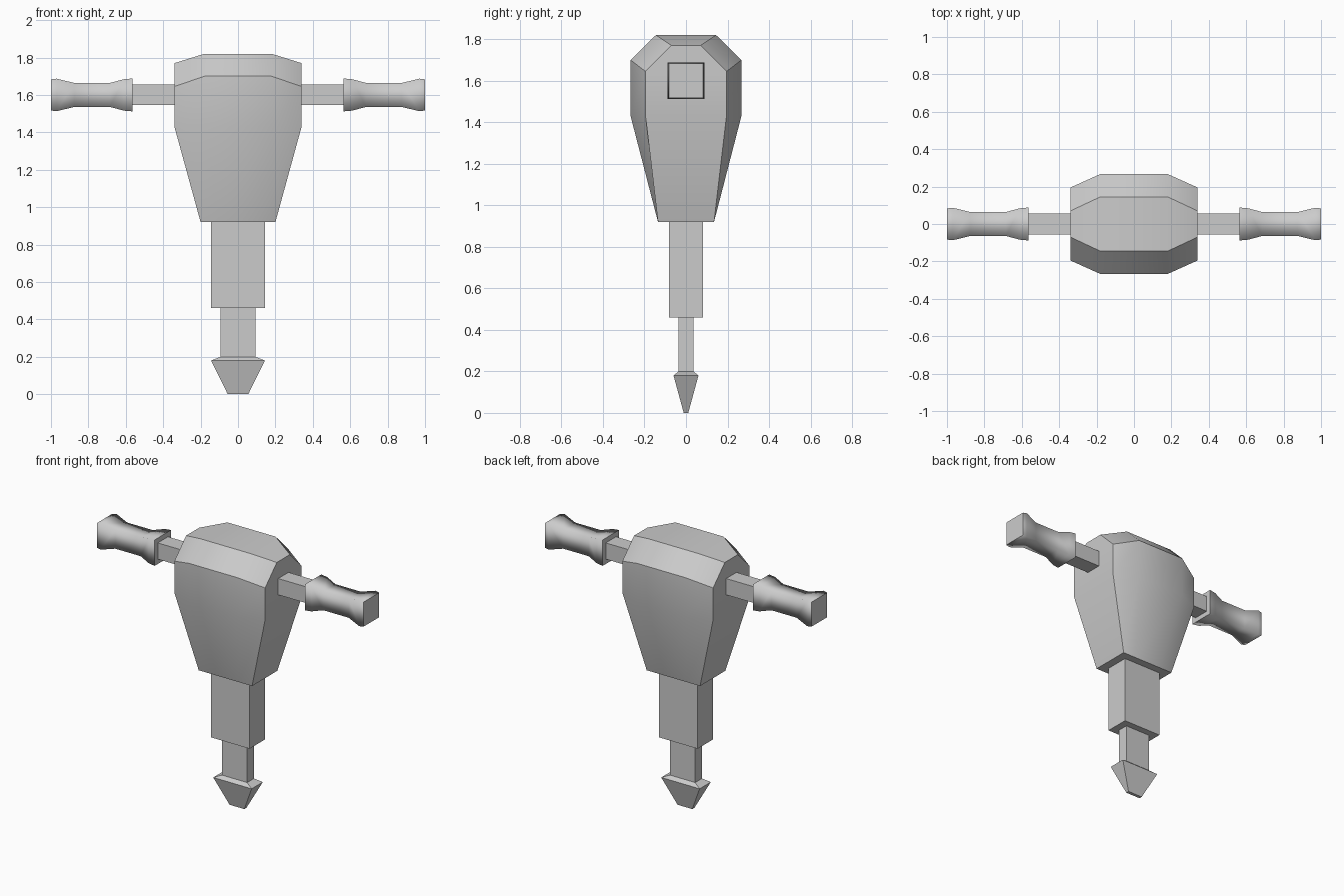
import bpy
import bmesh
import math

default_cube = bpy.data.objects.get("Cube")
if default_cube:
    bpy.data.objects.remove(default_cube, do_unlink=True)

# One plain grey for the whole tool
GREY = (0.6, 0.6, 0.6, 1)
grey = bpy.data.materials.new("plain_grey")
grey.use_nodes = True
grey.diffuse_color = GREY
grey.node_tree.nodes["Principled BSDF"].inputs["Base Color"].default_value = GREY


def loft(name, rings, caps, smooth_sides=False):
    """Bridge matching rings of points and close both ends with the cap faces."""
    bm = bmesh.new()
    loops = [[bm.verts.new(p) for p in ring] for ring in rings]
    n = len(rings[0])
    for a, b in zip(loops, loops[1:]):
        for i in range(n):
            j = (i + 1) % n
            face = bm.faces.new((a[i], a[j], b[j], b[i]))
            face.smooth = smooth_sides
    for end in (loops[0], loops[-1]):
        for cap in caps:
            bm.faces.new([end[i] for i in cap])
    bmesh.ops.recalc_face_normals(bm, faces=bm.faces)
    mesh = bpy.data.meshes.new(name)
    bm.to_mesh(mesh)
    bm.free()
    mesh.materials.append(grey)
    obj = bpy.data.objects.new(name, mesh)
    bpy.context.collection.objects.link(obj)
    return obj


def rect(hx, hy, z):
    return [(-hx, -hy, z), (hx, -hy, z), (hx, hy, z), (-hx, hy, z)]


def side_square(x, h):
    return [(x, -h, AXIS - h), (x, h, AXIS - h), (x, h, AXIS + h), (x, -h, AXIS + h)]


def body_ring(outer, inner):
    """Eight-point ring: outer points are at the ends, inner ones at the bulge."""
    (xo, yo, zo), (xi, yi, zi) = outer, inner
    return [(xo, -yo, zo), (xo, yo, zo), (xi, yi, zi), (-xi, yi, zi),
            (-xo, yo, zo), (-xo, -yo, zo), (-xi, -yi, zi), (xi, -yi, zi)]


AXIS = 1.6
QUAD = [(0, 1, 2, 3)]

# Motor housing, tapering down and chamfered at the top
housing = loft("housing", [
    body_ring((0.2, 0.135, 0.92), (0.1, 0.135, 0.92)),
    body_ring((0.34, 0.195, 1.43), (0.18, 0.267, 1.43)),
    body_ring((0.34, 0.195, 1.645), (0.18, 0.267, 1.7)),
    body_ring((0.34, 0.07, 1.77), (0.18, 0.145, 1.82)),
], [(0, 1, 2, 7), (7, 2, 3, 6), (6, 3, 4, 5)])
bpy.ops.object.select_all(action='DESELECT')
housing.select_set(True)
bpy.context.view_layer.objects.active = housing
bpy.ops.object.shade_smooth_by_angle(angle=math.radians(30))

# Barrel, drill shaft and chisel tip
loft("barrel", [rect(0.144, 0.082, 0.46), rect(0.144, 0.082, 0.92)], QUAD)
loft("drill_shaft", [rect(0.094, 0.036, 0.2), rect(0.094, 0.036, 0.46)], QUAD)
loft("chisel_tip", [rect(0.055, 0.011, 0), rect(0.144, 0.06, 0.18),
                    rect(0.094, 0.036, 0.2)], QUAD)

# Handle bars and flared square grips on both sides
GRIP = [(0.563, 0.088), (0.61, 0.084), (0.685, 0.064),
        (0.875, 0.064), (0.97, 0.087), (1.0, 0.083)]
for side, s in (("left", 1), ("right", -1)):
    loft(side + "_handle_bar", [side_square(s * 0.335, 0.055),
                                side_square(s * 0.57, 0.055)], QUAD)
    loft(side + "_grip", [side_square(s * x, h) for x, h in GRIP], QUAD, True)
